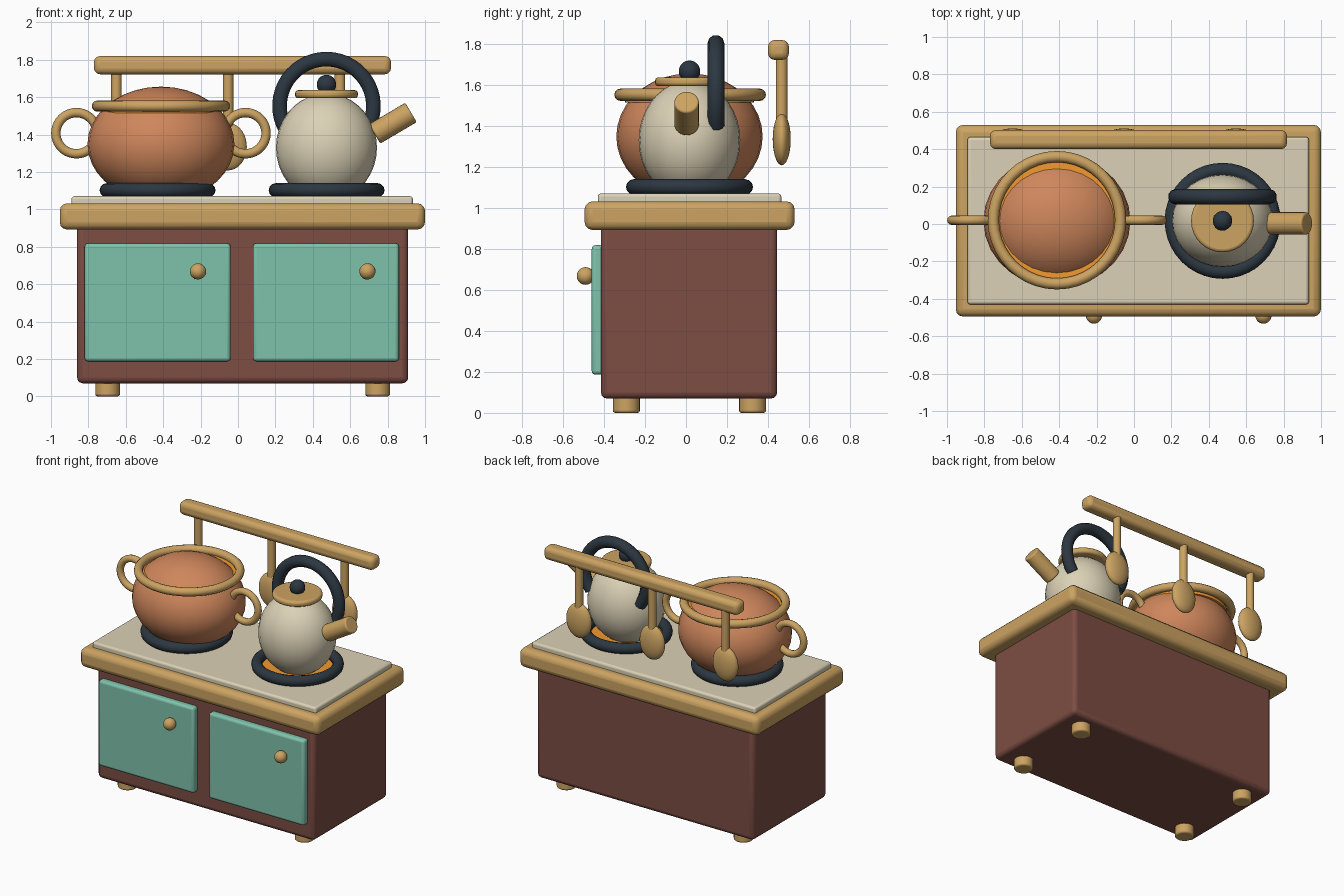
import bpy, math
from mathutils import Vector

if "Cube" in bpy.data.objects:
    bpy.data.objects.remove(bpy.data.objects["Cube"])


def material(name, r, g, b):
    m = bpy.data.materials.new(name)
    m.diffuse_color = [(c / 255) ** 2.2 for c in (r, g, b)] + [1]
    m.use_nodes = True
    m.node_tree.nodes["Principled BSDF"].inputs["Base Color"].default_value = m.diffuse_color
    return m


WOOD = material("wood", 203, 162, 98)
BROWN = material("brown", 124, 78, 69)
TEAL = material("teal", 126, 193, 170)
CREAM = material("cream", 218, 208, 180)
COPPER = material("copper", 205, 133, 92)
DARK = material("dark", 48, 58, 67)
ORANGE = material("orange", 242, 152, 52)


def finish(name, mat, bevel=0.0):
    ob = bpy.context.object
    ob.name = name
    ob.data.materials.append(mat)
    bpy.ops.object.transform_apply(location=False, rotation=True, scale=True)
    if bevel:
        mod = ob.modifiers.new("bevel", 'BEVEL')
        mod.width = bevel
        mod.segments = 3
        mod.limit_method = 'ANGLE'
        mod.angle_limit = math.radians(50)
    bpy.ops.object.shade_smooth_by_angle(angle=math.radians(40))
    return ob


def box(name, mat, x, y, z, bevel):
    # x, y, z are (min, max) ranges
    bpy.ops.mesh.primitive_cube_add(size=1, location=[sum(r) / 2 for r in (x, y, z)])
    bpy.context.object.scale = [r[1] - r[0] for r in (x, y, z)]
    return finish(name, mat, bevel)


def rod(name, mat, a, b, radius, bevel=0.0, sides=24):
    a, b = Vector(a), Vector(b)
    bpy.ops.mesh.primitive_cylinder_add(
        vertices=sides, radius=radius, depth=(b - a).length, location=(a + b) / 2,
        rotation=(b - a).to_track_quat('Z', 'Y').to_euler())
    return finish(name, mat, bevel)


def ball(name, mat, loc, radii):
    bpy.ops.mesh.primitive_uv_sphere_add(segments=28, ring_count=18, location=loc)
    bpy.context.object.scale = radii
    return finish(name, mat)


def ring(name, mat, loc, major, minor, upright=False):
    bpy.ops.mesh.primitive_torus_add(
        location=loc, major_radius=major, minor_radius=minor, major_segments=40,
        minor_segments=12, rotation=(math.pi / 2 if upright else 0, 0, 0))
    return finish(name, mat)


# Cabinet, worktop and hob plate
CX, CY = 0.025, 0.017
box("cabinet", BROWN, (-0.86, 0.91), (-0.415, 0.445), (0.07, 0.92), 0.03)
box("worktop", WOOD, (-0.953, 1.0), (-0.495, 0.53), (0.892, 1.032), 0.04)
box("hob_plate", CREAM, (-0.89, 0.935), (-0.43, 0.465), (1.0, 1.07), 0.015)

# Feet
for sx, side in ((-1, "left"), (1, "right")):
    for sy, end in ((-1, "front"), (1, "back")):
        x, y = CX + sx * 0.722, CY + sy * 0.308
        rod(f"foot_{end}_{side}", WOOD, (x, y, 0), (x, y, 0.12), 0.066, 0.012)

# Doors with knobs
for side, x0, knob in (("left", -0.82, -0.214), ("right", 0.08, 0.692)):
    box(f"door_{side}", TEAL, (x0, x0 + 0.78), (-0.46, -0.40), (0.187, 0.818), 0.018)
    ball(f"door_knob_{side}", WOOD, (knob, -0.49, 0.668), (0.043, 0.043, 0.043))

# Burners
for side, x in (("left", -0.43), ("right", 0.474)):
    ring(f"burner_ring_{side}", DARK, (x, CY, 1.102), 0.272, 0.038)
    rod(f"burner_glow_{side}", ORANGE, (x, CY, 1.05), (x, CY, 1.083), 0.25)

# Cooking pot
PX = -0.412
ball("pot_body", COPPER, (PX, CY, 1.348), (0.393, 0.357, 0.308))
ring("pot_rim", WOOD, (PX, CY + 0.003, 1.552), 0.34, 0.03)
rod("pot_soup", ORANGE, (PX, CY, 1.515), (PX, CY, 1.54), 0.315, sides=40)
for side, s in (("left", -1), ("right", 1)):
    ring(f"pot_handle_{side}", WOOD, (PX + s * 0.452, 0.02, 1.407), 0.11, 0.025, True)

# Kettle
KX = 0.473
ball("kettle_body", CREAM, (KX, CY, 1.33), (0.27, 0.248, 0.29))
rod("kettle_lid", WOOD, (KX, CY, 1.594), (KX, CY, 1.637), 0.168, 0.016, 32)
ball("kettle_lid_knob", DARK, (KX, CY, 1.667), (0.052, 0.052, 0.052))
rod("kettle_spout", WOOD, (0.73, 0.003, 1.403), (0.925, 0.003, 1.518), 0.06, 0.01)

# Kettle handle: round-section arc
curve = bpy.data.curves.new("kettle_handle", 'CURVE')
curve.dimensions = '3D'
curve.bevel_depth = 0.041
curve.bevel_resolution = 3
curve.use_fill_caps = True
spline = curve.splines.new('POLY')
steps = 32
spline.points.add(steps)
for i, p in enumerate(spline.points):
    a = math.radians(-37 + 254 * i / steps)
    p.co = (KX + 0.251 * math.cos(a), 0.146, 1.552 + 0.251 * math.sin(a), 1)
curve.materials.append(DARK)
handle = bpy.data.objects.new("kettle_handle", curve)
bpy.context.collection.objects.link(handle)

# Utensil rail with hanging spoons
box("utensil_rail", WOOD, (-0.77, 0.818), (0.4, 0.502), (1.722, 1.819), 0.032)
for i, x in enumerate((-0.65, -0.053, 0.545)):
    rod(f"spoon_stem_{i + 1}", WOOD, (x, 0.467, 1.74), (x, 0.467, 1.40), 0.028)
    ball(f"spoon_bowl_{i + 1}", WOOD, (x, 0.467, 1.335), (0.1, 0.044, 0.127))
